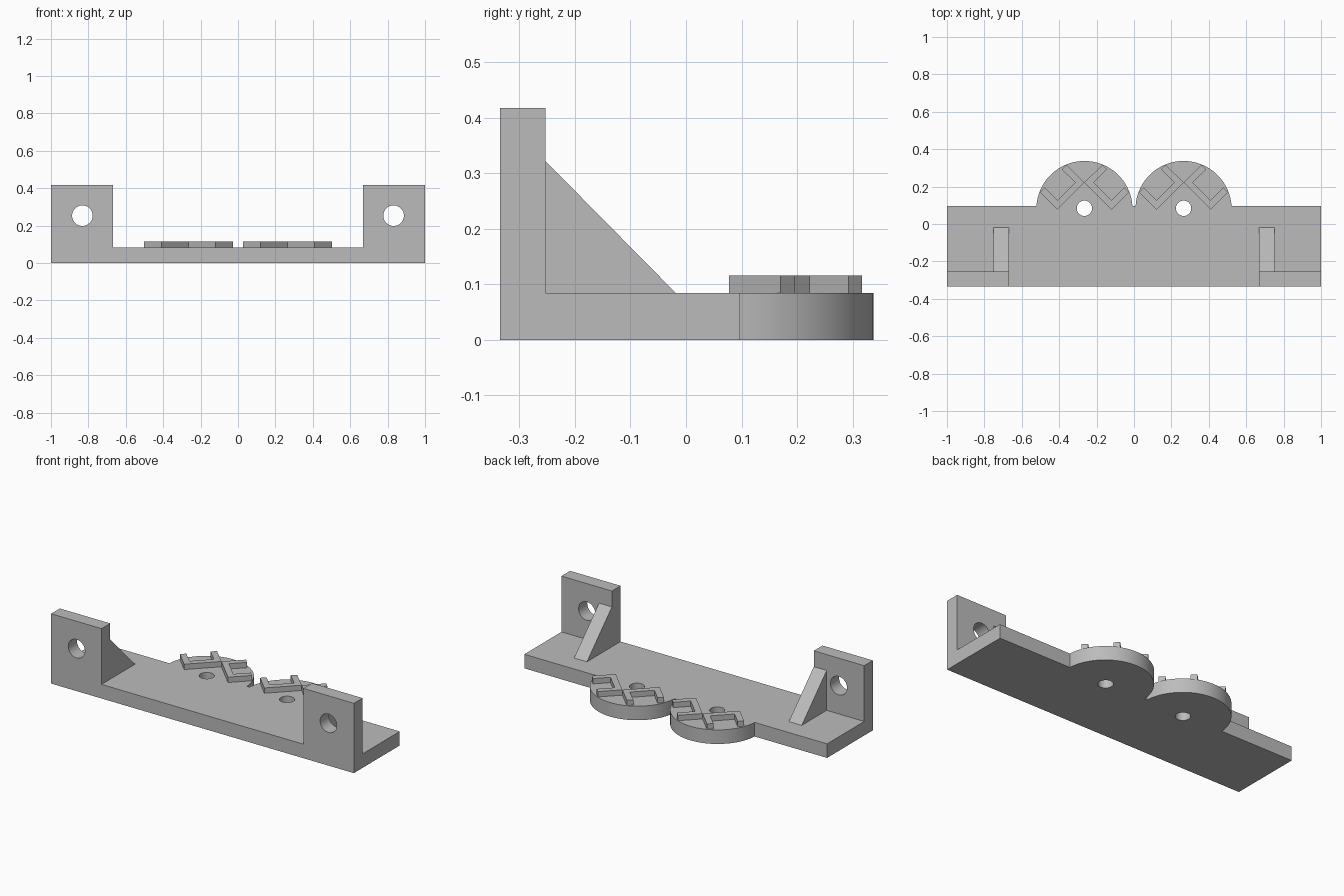
import bpy
import bmesh
from math import asin, cos, pi, sin
from mathutils import Vector

if "Cube" in bpy.data.objects:
    bpy.data.objects.remove(bpy.data.objects["Cube"], do_unlink=True)

grey = bpy.data.materials.new("plain grey")
grey.use_nodes = True
COLOUR = (0.5, 0.5, 0.5, 1)
grey.diffuse_color = COLOUR
grey.node_tree.nodes["Principled BSDF"].inputs["Base Color"].default_value = COLOUR

BACK, FRONT = 0.097, -0.335
WALL_BACK = -0.253
TOP = 0.084
DISC_X, DISC_Y, DISC_R = 0.265, 0.08, 0.257

# Each plane maps a 2D outline point and a depth to 3D
PLANES = {
    "xy": lambda a, b, d: Vector((a, b, d)),
    "xz": lambda a, b, d: Vector((a, d, b)),
    "yz": lambda a, b, d: Vector((d, a, b)),
}


def prism(name, outline, plane, start, end):
    """Extrude a 2D outline between two depths."""
    to_3d = PLANES[plane]
    bm = bmesh.new()
    face = bm.faces.new([bm.verts.new(to_3d(a, b, start)) for a, b in outline])
    moved = bmesh.ops.extrude_face_region(bm, geom=[face])["geom"]
    offset = to_3d(0, 0, end - start)
    bmesh.ops.translate(bm, vec=offset,
                        verts=[v for v in moved if isinstance(v, bmesh.types.BMVert)])
    bmesh.ops.recalc_face_normals(bm, faces=bm.faces)
    mesh = bpy.data.meshes.new(name)
    bm.to_mesh(mesh)
    bm.free()
    mesh.materials.append(grey)
    obj = bpy.data.objects.new(name, mesh)
    bpy.context.collection.objects.link(obj)
    return obj


def arc(cx, cy, r, begin, finish, steps):
    angles = [begin + (finish - begin) * i / steps for i in range(steps + 1)]
    return [(cx + r * cos(t), cy + r * sin(t)) for t in angles]


def drill(obj, cx, cy, r, plane, start, end):
    """Cut a round hole and bake the result into the mesh."""
    cutter = prism("hole_cutter", arc(cx, cy, r, 0, 2 * pi, 48)[:-1], plane, start, end)
    cutter.hide_render = True
    mod = obj.modifiers.new("hole", "BOOLEAN")
    mod.operation = "DIFFERENCE"
    mod.solver = "EXACT"
    mod.object = cutter
    bpy.context.view_layer.update()
    graph = bpy.context.evaluated_depsgraph_get()
    baked = bpy.data.meshes.new_from_object(obj.evaluated_get(graph))
    obj.modifiers.clear()
    obj.data = baked
    bpy.data.objects.remove(cutter, do_unlink=True)


def smooth(obj):
    bpy.ops.object.select_all(action="DESELECT")
    obj.select_set(True)
    bpy.context.view_layer.objects.active = obj
    bpy.ops.object.shade_smooth_by_angle(angle=pi / 6)


# Base plate with two round lobes along its back edge
lean = asin((BACK - DISC_Y) / DISC_R)
outline = [(-1, FRONT), (1, FRONT), (1, BACK)]
for cx in (DISC_X, -DISC_X):
    outline += arc(cx, DISC_Y, DISC_R, lean, pi - lean, 48)
outline.append((-1, BACK))
base = prism("base_plate", outline, "xy", 0, TOP)
for cx in (DISC_X, -DISC_X):
    drill(base, cx, DISC_Y + 0.004, 0.041, "xy", -0.1, 0.2)
smooth(base)

# Zigzag rib: hook, foot, bend at the lobe centre line, straight upper arm
RIB = [(0.145, 0.077), (0.238, 0.17), (0.213, 0.195), (0.145, 0.127),
       (0.05, 0.222), (0.121, 0.292), (0.096, 0.317), (0, 0.222)]

for side, label in ((1, "left"), (-1, "right")):
    # Upright tab with a bolt hole
    tab = [(side * x, z) for x, z in ((0.667, TOP), (1, TOP), (1, 0.417), (0.667, 0.417))]
    upright = prism(label + "_upright", tab, "xz", FRONT, WALL_BACK)
    drill(upright, side * 0.832, 0.253, 0.055, "xz", FRONT - 0.1, WALL_BACK + 0.1)
    smooth(upright)

    # Triangular brace behind the upright
    prism(label + "_gusset", [(WALL_BACK, TOP), (-0.018, TOP), (WALL_BACK, 0.322)],
          "yz", side * 0.667, side * 0.752)

    # Pair of mirrored ribs on this lobe
    for flip, half in ((1, "left"), (-1, "right")):
        prism(f"{label}_lobe_{half}_rib",
              [(side * DISC_X + flip * x, y) for x, y in RIB], "xy", TOP, 0.116)
